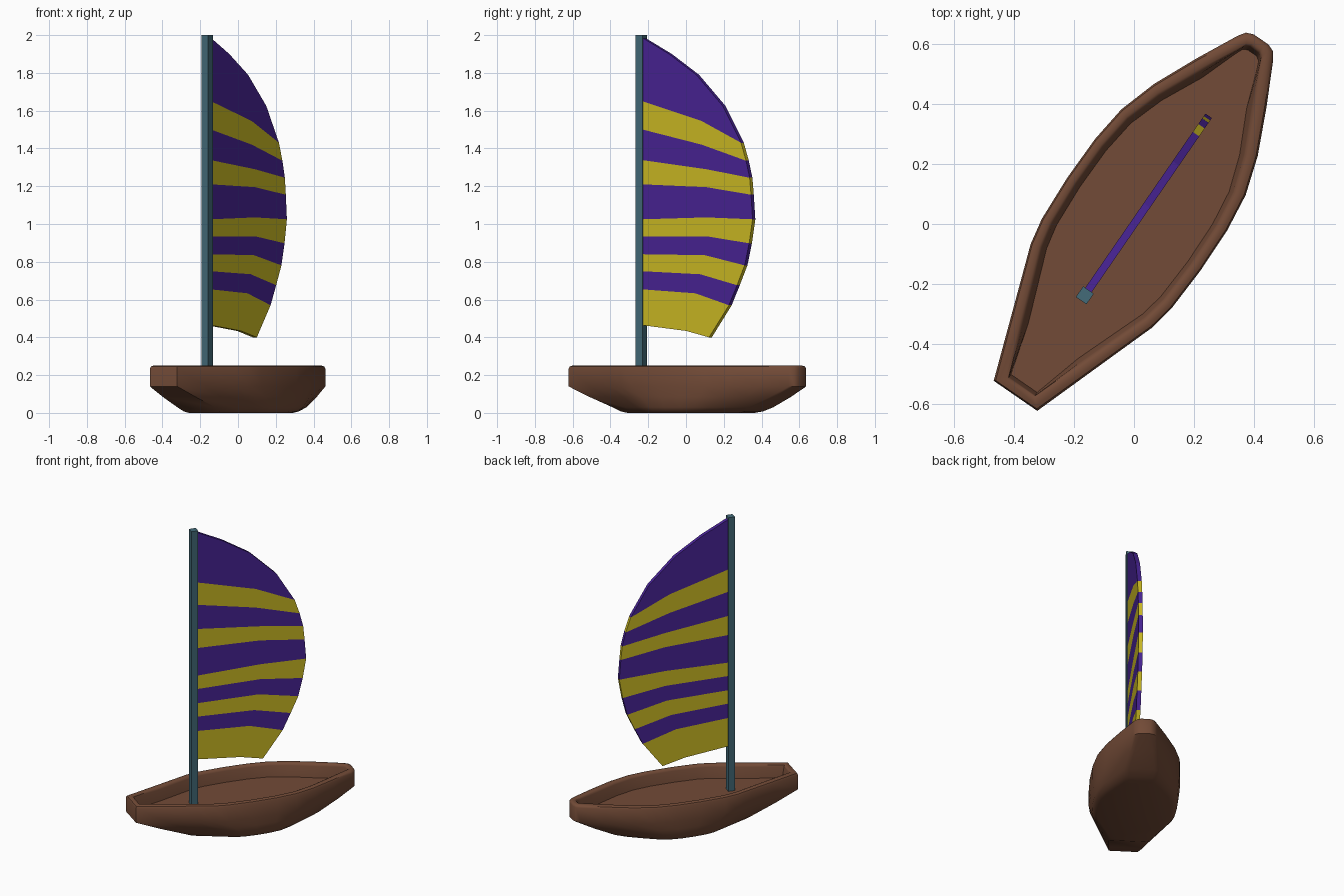
import bpy, bmesh, math

if "Cube" in bpy.data.objects:
    bpy.data.objects.remove(bpy.data.objects["Cube"])

HEADING = math.radians(55.4)   # the boat lies diagonally; local x runs stern to bow


def material(name, rgb):
    m = bpy.data.materials.new(name)
    m.diffuse_color = (*rgb, 1)
    m.use_nodes = True
    m.node_tree.nodes["Principled BSDF"].inputs["Base Color"].default_value = m.diffuse_color
    return m


BROWN = material("brown wood", (0.17, 0.07, 0.038))
TEAL = material("teal", (0.056, 0.145, 0.19))
PURPLE = material("purple", (0.065, 0.017, 0.30))
YELLOW = material("yellow", (0.60, 0.49, 0.017))


def finish(name, bm, mats):
    bmesh.ops.recalc_face_normals(bm, faces=bm.faces)
    me = bpy.data.meshes.new(name)
    bm.to_mesh(me)
    bm.free()
    ob = bpy.data.objects.new(name, me)
    bpy.context.collection.objects.link(ob)
    ob.rotation_euler.z = HEADING
    for m in mats:
        me.materials.append(m)
    return ob


# Hull: half outline (length, half width), lofted through rings
half = [(-.694, .088), (-.51, .153), (-.34, .213), (-.25, .245), (-.16, .262), (0, .27),
        (.16, .267), (.29, .251), (.42, .21), (.57, .142), (.71, .072), (.735, .055), (.745, .03)]


def lower(su, du, sw, dw):
    return [(u * su + du, w * sw + dw) for u, w in half]


def inset(o):
    return [(u * (1 - o / .72), max(w - o, w * .6) if o else w) for u, w in half]


rings = [(0, lower(.48, .03, .65, .05)), (.008, lower(.54, .035, .70, .053)),
         (.03, lower(.62, .04, .75, .055)), (.085, lower(.82, .02, .88, .028)),
         (.14, inset(0)), (.235, inset(0)), (.246, inset(.005)), (.25, inset(.014)),
         (.25, inset(.028)), (.245, inset(.036)), (.235, inset(.04)), (.165, inset(.052))]
bm = bmesh.new()
loops = []
for z, pts in rings:
    outline = pts + [(u, -w) for u, w in reversed(pts)]
    loops.append([bm.verts.new((u, v, z)) for u, v in outline])
for a, b in zip(loops, loops[1:]):
    for i in range(len(a)):
        j = (i + 1) % len(a)
        bm.faces.new((a[i], a[j], b[j], b[i]))
bm.faces.new(loops[0])
bm.faces.new(loops[-1])
hull = finish("hull", bm, [BROWN])
bpy.context.view_layer.objects.active = hull
hull.select_set(True)
bpy.ops.object.shade_smooth_by_angle(angle=math.radians(40))

# Mast: square post standing on the hull floor
bm = bmesh.new()
bmesh.ops.create_cube(bm, size=1)
for v in bm.verts:
    v.co = (v.co.x * .043 - .288, v.co.y * .043, v.co.z * 1.85 + 1.075)
finish("mast", bm, [TEAL])

# Sail: stripe boundaries as (height at mast, middle point, outer edge point)
LUFF = -.27
rows = [(1.65, (.11, 1.545), (.363, 1.43)), (1.50, (.11, 1.42), (.395, 1.335)),
        (1.338, (.14, 1.29), (.418, 1.245)), (1.21, (.14, 1.195), (.427, 1.155)),
        (1.025, (.14, 1.035), (.437, 1.025)), (.935, (.14, .935), (.415, .898)),
        (.84, (.13, .835), (.386, .781)), (.75, (.10, .734), (.337, .676)),
        (.654, (.07, .633), (.285, .57)), (.464, (.01, .434), (.157, .40))]
bm = bmesh.new()


def point(u, z):
    return bm.verts.new((u, 0, z))


grid = [[point(LUFF, z), point(*mid), point(*edge)] for z, mid, edge in rows]
# rounded top panel, then alternating stripes below it
peak = [point(*p) for p in [(LUFF, 1.985), (-.10, 1.90), (.075, 1.79), (.245, 1.625)]]
bm.faces.new(peak + grid[0][::-1])
for i, (a, b) in enumerate(zip(grid, grid[1:])):
    for k in (0, 1):
        f = bm.faces.new((a[k], a[k + 1], b[k + 1], b[k]))
        f.material_index = 1 - i % 2
sail = finish("sail", bm, [PURPLE, YELLOW])
solid = sail.modifiers.new("thickness", 'SOLIDIFY')
solid.thickness = .026
solid.offset = 0
